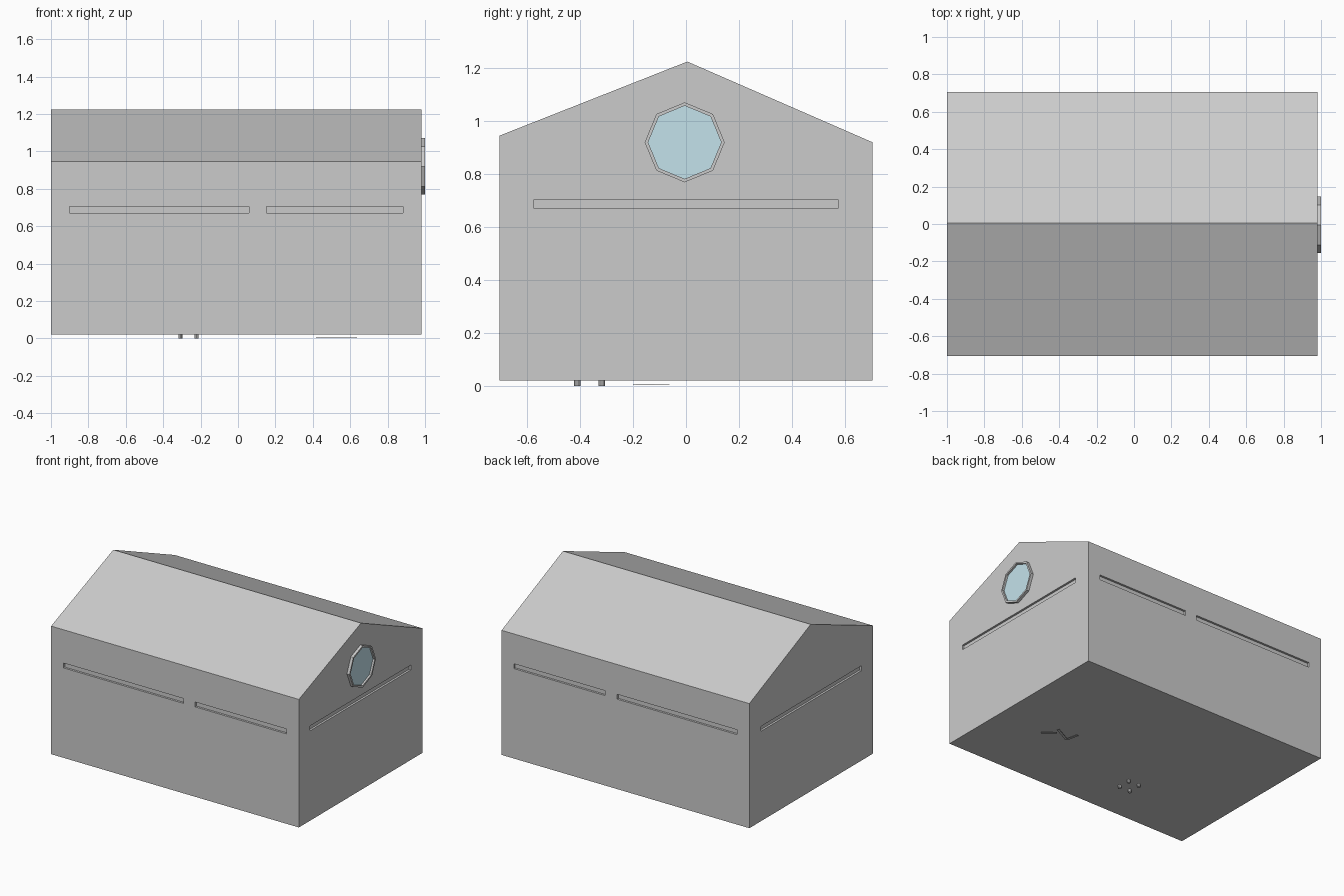
import bpy, bmesh
from math import pi, sin, cos, atan2, hypot
from mathutils import Vector, Matrix

if "Cube" in bpy.data.objects:
    bpy.data.objects.remove(bpy.data.objects["Cube"])

WALL_X0, WALL_X1, HALF_Y = -1.0, 0.98, 0.705


def finish(name, bm, color=None):
    bmesh.ops.recalc_face_normals(bm, faces=bm.faces)
    me = bpy.data.meshes.new(name)
    bm.to_mesh(me)
    bm.free()
    ob = bpy.data.objects.new(name, me)
    bpy.context.collection.objects.link(ob)
    if color:
        mat = bpy.data.materials.new(name + "_colour")
        mat.diffuse_color = color
        mat.use_nodes = True
        mat.node_tree.nodes["Principled BSDF"].inputs["Base Color"].default_value = mat.diffuse_color
        me.materials.append(mat)
    return ob


def prism_x(name, profile, x0, x1, color=None):
    """Extrude a (y, z) profile along x."""
    bm = bmesh.new()
    f = bm.faces.new([bm.verts.new((x0, y, z)) for y, z in profile])
    ext = bmesh.ops.extrude_face_region(bm, geom=[f])["geom"]
    bmesh.ops.translate(bm, vec=(x1 - x0, 0, 0),
                        verts=[g for g in ext if isinstance(g, bmesh.types.BMVert)])
    return finish(name, bm, color)


def add_box(bm, center, size, angle=0):
    m = Matrix.Translation(center) @ Matrix.Rotation(angle, 4, 'Z') @ Matrix.Diagonal((*size, 1))
    bmesh.ops.create_cube(bm, size=1, matrix=m)


# House body with gabled top, slightly lower eave at the back
body = prism_x("house_body",
               [(-HALF_Y, 0.02), (HALF_Y, 0.02), (HALF_Y, 0.92), (0.005, 1.225), (-HALF_Y, 0.945)],
               WALL_X0, WALL_X1)

# Recessed horizontal slots: two on each long wall, one on each end wall
bm = bmesh.new()
DEPTH, SLOT_Z, SLOT_H = 0.015, 0.687, 0.035
for side in (-1, 1):
    for x0, x1 in ((-0.9, 0.058), (0.152, 0.882)):
        add_box(bm, ((x0 + x1) / 2, side * HALF_Y, SLOT_Z), (x1 - x0, 2 * DEPTH, SLOT_H))
for x in (WALL_X0, WALL_X1):
    add_box(bm, (x, 0, SLOT_Z), (2 * DEPTH, 1.15, SLOT_H))
cutter = finish("slot_cutter", bm)
cutter.hide_render = True
cutter.hide_viewport = True
cutter.display_type = 'WIRE'
mod = body.modifiers.new("slots", 'BOOLEAN')
mod.operation = 'DIFFERENCE'
mod.solver = 'EXACT'
mod.object = cutter


# Octagonal gable window
def octagon(r):
    return [(-0.005 + r * cos(i * pi / 4), 0.92 + r * sin(i * pi / 4)) for i in range(8)]


bm = bmesh.new()
rings = [[bm.verts.new((x, y, z)) for y, z in octagon(r)]
         for x, r in ((0.975, 0.151), (1.0, 0.151), (1.0, 0.138), (0.975, 0.138))]
for k in range(4):
    a, b = rings[k], rings[(k + 1) % 4]
    for i in range(8):
        j = (i + 1) % 8
        bm.faces.new((a[i], a[j], b[j], b[i]))
finish("window_frame", bm)
prism_x("window_glass", octagon(0.139), 0.976, 0.986, (0.55, 0.76, 0.83, 1))

# Four small pegs under the floor
bm = bmesh.new()
for x in (-0.308, -0.222):
    for y in (-0.411, -0.318):
        bmesh.ops.create_cone(bm, cap_ends=True, segments=10, radius1=0.012, radius2=0.012,
                              depth=0.03, matrix=Matrix.Translation((x, y, 0.015)))
finish("floor_pegs", bm)

# Thin flat strips just below the floor
bm = bmesh.new()
for a, b in (((0.63, -0.195), (0.55, -0.125)),
             ((0.57, -0.09), (0.445, -0.155)),
             ((0.445, -0.155), (0.425, -0.065))):
    d = Vector(b) - Vector(a)
    mid = (Vector(a) + Vector(b)) / 2
    add_box(bm, (mid.x, mid.y, 0.006), (d.length, 0.016, 0.003), atan2(d.y, d.x))
finish("floor_strips", bm)
